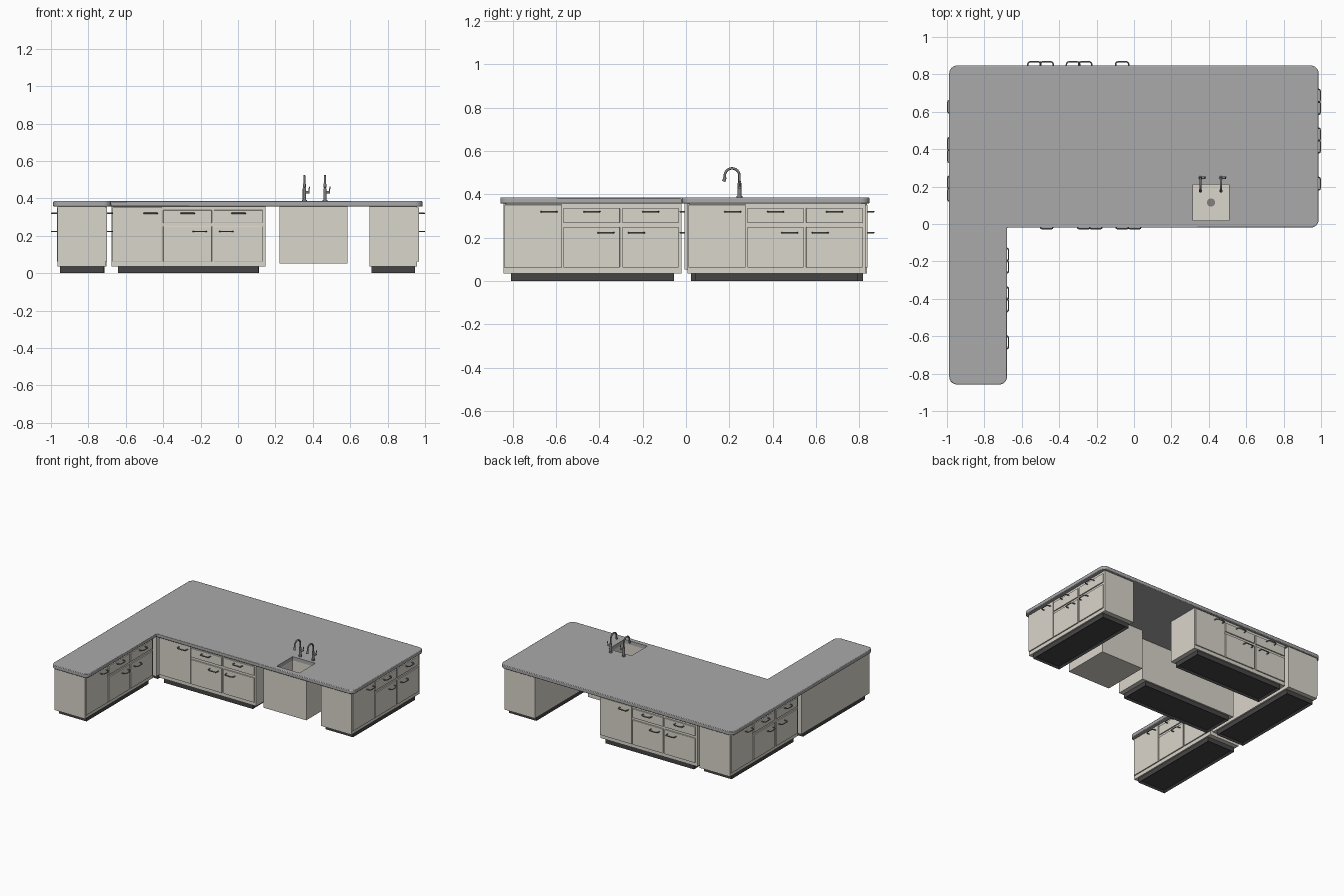
import bpy, bmesh, math
from mathutils import Matrix, Vector

if "Cube" in bpy.data.objects:
    bpy.data.objects.remove(bpy.data.objects["Cube"])


def material(name, rgb):
    m = bpy.data.materials.new(name)
    m.diffuse_color = (*rgb, 1)
    m.use_nodes = True
    m.node_tree.nodes["Principled BSDF"].inputs["Base Color"].default_value = m.diffuse_color
    return m


BEIGE = material("painted_wood", (0.70, 0.67, 0.60))
DARK = material("dark_base", (0.06, 0.06, 0.06))
STONE = material("stone", (0.40, 0.40, 0.40))
METAL = material("metal", (0.22, 0.22, 0.22))


def finish(name, bm, mat, matrix=Matrix(), bevel=0, smooth=False):
    bmesh.ops.recalc_face_normals(bm, faces=bm.faces)
    me = bpy.data.meshes.new(name)
    bm.to_mesh(me)
    bm.free()
    me.materials.append(mat)
    ob = bpy.data.objects.new(name, me)
    bpy.context.collection.objects.link(ob)
    ob.matrix_world = matrix
    if bevel:
        b = ob.modifiers.new("bevel", "BEVEL")
        b.width, b.segments = bevel, 2
    activate(ob)
    if smooth:
        bpy.ops.object.shade_smooth_by_angle(angle=math.radians(40))
    return ob


def activate(ob):
    bpy.ops.object.select_all(action="DESELECT")
    bpy.context.view_layer.objects.active = ob
    ob.select_set(True)


def add_box(bm, lo, hi):
    lo, hi = Vector(lo), Vector(hi)
    m = Matrix.Translation((lo + hi) / 2) @ Matrix.Diagonal((*(hi - lo), 1))
    return bmesh.ops.create_cube(bm, size=1, matrix=m)["verts"]


def box(name, lo, hi, mat, matrix=Matrix(), bevel=0):
    bm = bmesh.new()
    add_box(bm, lo, hi)
    return finish(name, bm, mat, matrix, bevel)


def tubes(name, paths, radius, mat, matrix=Matrix()):
    cu = bpy.data.curves.new(name, "CURVE")
    cu.dimensions = "3D"
    cu.bevel_depth, cu.bevel_resolution, cu.use_fill_caps = radius, 2, True
    for path in paths:
        s = cu.splines.new("POLY")
        s.points.add(len(path) - 1)
        for p, co in zip(s.points, path):
            p.co = (*co, 1)
    cu.materials.append(mat)
    ob = bpy.data.objects.new(name, cu)
    bpy.context.collection.objects.link(ob)
    ob.matrix_world = matrix
    activate(ob)
    bpy.ops.object.convert(target="MESH")
    bpy.ops.object.shade_smooth_by_angle(angle=math.radians(50))


def cylinder(bm, start, end, r):
    a, b = Vector(start), Vector(end)
    d = b - a
    m = Matrix.Translation((a + b) / 2) @ d.to_track_quat("Z", "Y").to_matrix().to_4x4()
    bmesh.ops.create_cone(bm, cap_ends=True, segments=20, radius1=r, radius2=r,
                          depth=d.length, matrix=m)


# Cabinet: local x runs along the front, front faces local -y
W, D = 0.823, 0.265


def cabinet(label, x, y, angle):
    m = Matrix.Translation((x, y, 0)) @ Matrix.Rotation(math.radians(angle), 4, "Z")
    box(label + "_body", (0, 0.009, 0.035), (W, D, 0.358), BEIGE, m)
    # plinth with recessed underside
    bm = bmesh.new()
    add_box(bm, (0.035, 0.02, 0), (0.787, D - 0.012, 0.036))
    bm.faces.ensure_lookup_table()
    bottom = min(bm.faces, key=lambda f: f.calc_center_median().z)
    bmesh.ops.inset_region(bm, faces=[bottom], thickness=0.02)
    bmesh.ops.translate(bm, verts=bottom.verts, vec=(0, 0, 0.012))
    finish(label + "_plinth", bm, DARK, m)
    # one tall door, then two columns of drawer over door
    box(label + "_tall_door", (0.005, 0, 0.062), (0.270, 0.01, 0.352), BEIGE, m, 0.002)
    for i, x0 in enumerate((0.277, 0.549)):
        x1 = x0 + 0.260
        box(f"{label}_drawer_{i}", (x0, 0, 0.268), (x1, 0.01, 0.337), BEIGE, m, 0.002)
        box(f"{label}_door_{i}", (x0, 0, 0.062), (x1, 0.01, 0.250), BEIGE, m, 0.002)
    # arched pulls
    paths = []
    for cx, z in ((0.21, 0.32), (0.408, 0.32), (0.68, 0.32), (0.473, 0.223), (0.614, 0.223)):
        half = [(0.036, 0.002), (0.035, -0.018), (0.031, -0.026), (0.023, -0.029)]
        prof = [(-u, v) for u, v in half] + half[::-1]
        paths.append([(cx + u, v, z) for u, v in prof])
    tubes(label + "_handles", paths, 0.0038, METAL, m)


cabinet("front_cabinet", -0.677, 0.003, 0)
cabinet("arm_cabinet", -0.700, -0.843, 90)
cabinet("right_cabinet", 0.967, 0.006, 90)
cabinet("back_cabinet", 0.147, 0.838, 180)
cabinet("left_cabinet", -0.967, 0.836, -90)

# L-shaped countertop with rounded outer corners
outline = [(-0.988, -0.858), (-0.679, -0.858), (-0.679, -0.019),
           (0.987, -0.019), (0.987, 0.847), (-0.988, 0.847)]
bm = bmesh.new()
face = bm.faces.new([bm.verts.new((x, y, 0.357)) for x, y in outline])
ext = bmesh.ops.extrude_face_region(bm, geom=[face])
bmesh.ops.translate(bm, verts=[v for v in ext["geom"] if isinstance(v, bmesh.types.BMVert)],
                    vec=(0, 0, 0.028))
corners = [e for e in bm.edges
           if (e.verts[0].co - e.verts[1].co).xy.length < 1e-4
           and (e.verts[0].co.xy - Vector(outline[2])).length > 0.01]
bmesh.ops.bevel(bm, geom=corners, offset=0.042, segments=8, profile=0.5, affect="EDGES")
counter = finish("countertop", bm, STONE, bevel=0.004, smooth=True)

# Sink housing and basin, cut through the countertop
housing = box("sink_housing", (0.222, -0.008, 0.052), (0.585, 0.355, 0.3575), BEIGE)
cutter = box("sink_cutter", (0.315, 0.019, 0.16), (0.508, 0.211, 0.5), BEIGE)
cutter.hide_render = True
for ob in (counter, housing):
    activate(ob)
    mod = ob.modifiers.new("basin", "BOOLEAN")
    mod.operation, mod.object, mod.solver = "DIFFERENCE", cutter, "EXACT"
    for name in [q.name for q in ob.modifiers]:
        bpy.ops.object.modifier_apply(modifier=name)
bpy.data.objects.remove(cutter)

# Drain: ring and plug
bm = bmesh.new()
cylinder(bm, (0.412, 0.115, 0.159), (0.412, 0.115, 0.163), 0.022)
cylinder(bm, (0.412, 0.115, 0.159), (0.412, 0.115, 0.165), 0.013)
finish("drain", bm, METAL, smooth=True)

# Pair of gooseneck faucets
for i, x in enumerate((0.355, 0.465)):
    y, r = 0.247, 0.034
    arc = [(x, y - r + r * math.cos(math.radians(a)), 0.486 + r * math.sin(math.radians(a)))
           for a in range(0, 196, 15)]
    end = Vector(arc[-1])
    tip = end + Vector((0, -0.004, -0.012))
    tubes(f"faucet_spout_{i}", [[(x, y, 0.43)] + arc + [tip]], 0.0058, METAL)
    bm = bmesh.new()
    cylinder(bm, (x, y, 0.384), (x, y, 0.392), 0.013)
    cylinder(bm, (x, y, 0.39), (x, y, 0.452), 0.009)
    cylinder(bm, end, tip + Vector((0, -0.002, -0.006)), 0.0075)
    cylinder(bm, (x, y, 0.433), (x + 0.026, y, 0.433), 0.007)
    cylinder(bm, (x + 0.023, y, 0.433), (x + 0.027, y + 0.004, 0.462), 0.003)
    finish(f"faucet_body_{i}", bm, METAL, smooth=True)
